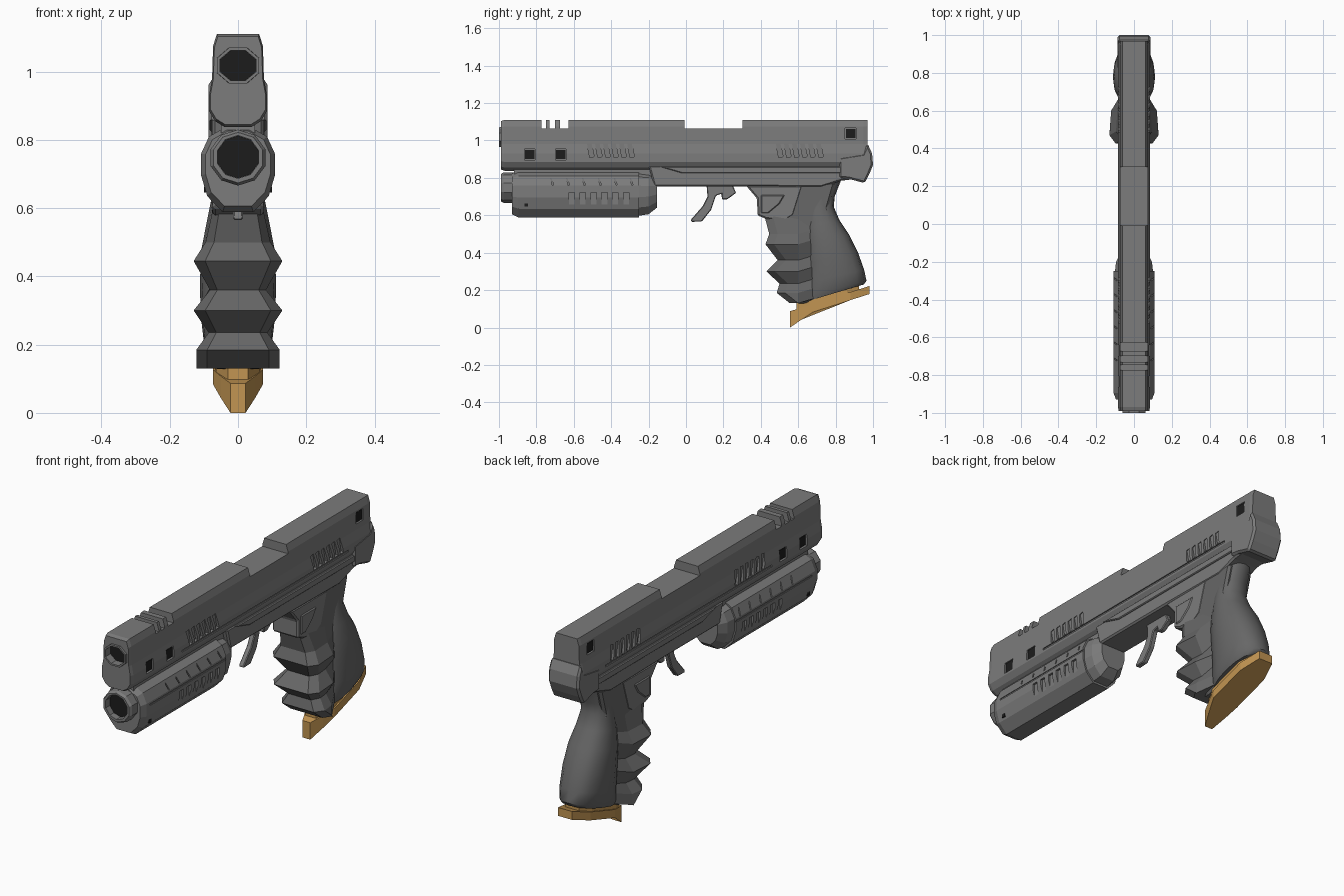
import bpy, bmesh, math
from mathutils import Matrix


def material(name, color):
    m = bpy.data.materials.new(name)
    m.diffuse_color = color
    return m


METAL = material("dark_metal", (0.2, 0.2, 0.2, 1))
GRIP = material("grip_polymer", (0.135, 0.135, 0.135, 1))
BLACK = material("dark_recess", (0.012, 0.012, 0.012, 1))
TAN = material("tan_base", (0.54, 0.3, 0.085, 1))


def finish(name, bm, mat=None, smooth=0):
    bmesh.ops.recalc_face_normals(bm, faces=bm.faces)
    me = bpy.data.meshes.new(name)
    bm.to_mesh(me)
    bm.free()
    ob = bpy.data.objects.new(name, me)
    bpy.context.collection.objects.link(ob)
    me.materials.append(mat or METAL)
    if smooth:
        activate(ob)
        bpy.ops.object.shade_smooth_by_angle(angle=math.radians(smooth))
    return ob


def activate(ob):
    bpy.ops.object.select_all(action='DESELECT')
    ob.select_set(True)
    bpy.context.view_layer.objects.active = ob


def loft(name, rings, mat=None, smooth=0):
    """Skin a list of equal-length closed rings and cap both ends."""
    bm = bmesh.new()
    vs = [[bm.verts.new(p) for p in r] for r in rings]
    n = len(vs[0])
    for a, b in zip(vs, vs[1:]):
        for i in range(n):
            bm.faces.new((a[i], a[(i + 1) % n], b[(i + 1) % n], b[i]))
    bm.faces.new(vs[0])
    bm.faces.new(vs[-1][::-1])
    return finish(name, bm, mat, smooth)


def mirror_half(half):
    return half + [(-x, z) for x, z in reversed(half)]


def section(half, y, s=1.0, cz=0.0):
    return [(x * s, y, cz + (z - cz) * s) for x, z in mirror_half(half)]


def prism(name, yz, w, bevel=0.0, mat=None):
    """Side outline extruded across x, with chamfered edges."""
    ob = loft(name, [[(x, y, z) for y, z in yz] for x in (-w, w)], mat)
    if bevel:
        md = ob.modifiers.new("chamfer", 'BEVEL')
        md.width, md.segments = bevel, 1
    return ob


def ngon(cz, y, rx, rz, n, turn=0.5):
    return [(rx * math.cos(math.tau * (i + turn) / n), y,
             cz + rz * math.sin(math.tau * (i + turn) / n)) for i in range(n)]


def boxes(name, items, mat=None):
    """Items: (centre, size, lean about x)."""
    bm = bmesh.new()
    for c, s, lean in items:
        bmesh.ops.create_cube(bm, size=1, matrix=Matrix.Translation(c) @ Matrix.Rotation(lean, 4, 'X')
                              @ Matrix.Diagonal((*s, 1)))
    return finish(name, bm, mat)


def cut(ob, cutter):
    cutter.hide_render = True
    md = ob.modifiers.new("cut", 'BOOLEAN')
    md.operation, md.object, md.solver = 'DIFFERENCE', cutter, 'EXACT'
    activate(ob)
    bpy.ops.object.modifier_apply(modifier=md.name)
    bpy.data.objects.remove(cutter)


# Slide body
half = [(0.062, 1.11), (0.073, 1.075), (0.076, 0.98), (0.085, 0.93), (0.085, 0.885), (0.067, 0.855), (0.04, 0.838)]
slide = loft("slide", [section(half, -0.99, 0.95, 0.98), section(half, -0.97),
                       section(half, 0.95), section(half, 0.97, 0.96, 1.11)])

# Slide cuts: ejection notch, top ports, serrations, side windows, long groove
WINDOWS = [(-0.835, 0.925, 0.084), (-0.67, 0.925, 0.084), (0.88, 1.037, 0.076)]
cuts = [((0, 0.147, 1.13), (0.3, 0.31, 0.13), 0)]
cuts += [((0, y, 1.11), (0.3, w, 0.09), 0) for y, w in ((-0.76, 0.025), (-0.715, 0.03), (-0.65, 0.045))]
for s in (-1, 1):
    for start in (-0.51, 0.50):
        cuts += [((s * 0.09, start + 0.043 * i, 0.948), (0.036, 0.024, 0.075), 0.2) for i in range(6)]
    cuts += [((s * x, y, z), (0.024, 0.058, 0.058), 0) for y, z, x in WINDOWS]
    cuts.append((((s * 0.09), 0.1, 0.902), (0.022, 1.35, 0.01), 0))
cut(slide, boxes("slide_cutters", cuts))
cut(slide, loft("bore_cutter", [ngon(1.018, -1.1, 0.057, 0.048, 8), ngon(1.018, -0.93, 0.057, 0.048, 8)]))
loft("bore_end", [ngon(1.018, -0.96, 0.0565, 0.0475, 8), ngon(1.018, -0.932, 0.0565, 0.0475, 8)], BLACK)
boxes("window_inserts", [((s * (x - 0.012), y, z), (0.012, 0.05, 0.05), 0)
                         for s in (-1, 1) for y, z, x in WINDOWS], BLACK)

# Frame, accessory rail and rear cap
prism("frame", [(-0.17, 0.755), (0.30, 0.755), (0.72, 0.75), (0.83, 0.785), (0.95, 0.80),
                (0.95, 0.865), (-0.20, 0.865)], 0.076, 0.008)
prism("frame_rail_step", [(-0.02, 0.825), (0.95, 0.825), (0.95, 0.86), (-0.14, 0.86)], 0.083, 0.004)
prism("accessory_rail", [(-0.92, 0.80), (-0.15, 0.80), (-0.15, 0.86), (-0.92, 0.86)], 0.05)
prism("rear_cap", [(0.82, 0.91), (0.82, 0.80), (0.87, 0.795), (0.955, 0.772), (0.98, 0.82), (1.0, 0.87),
                   (0.995, 0.93), (0.97, 0.985), (0.945, 0.93)], 0.087, 0.01)

# Trigger and grip shoulder with raised panel
prism("trigger", [(0.11, 0.76), (0.115, 0.70), (0.09, 0.65), (0.025, 0.575), (0.03, 0.565), (0.085, 0.567),
                  (0.135, 0.63), (0.16, 0.705), (0.19, 0.715), (0.192, 0.685), (0.22, 0.685),
                  (0.268, 0.72), (0.25, 0.76)], 0.014, 0.004)
prism("grip_shoulder", [(0.32, 0.76), (0.38, 0.69), (0.382, 0.60), (0.43, 0.58), (0.53, 0.572),
                        (0.575, 0.60), (0.625, 0.76)], 0.074, 0.008)
prism("shoulder_panel", [(0.40, 0.71), (0.53, 0.71), (0.50, 0.66), (0.44, 0.61), (0.40, 0.61)], 0.079, 0.006)

# Grip core
prism("grip_core", [(0.47, 0.76), (0.48, 0.58), (0.52, 0.35), (0.56, 0.14), (0.62, 0.125), (0.90, 0.215),
                    (0.88, 0.42), (0.80, 0.56), (0.76, 0.64), (0.80, 0.78)], 0.072, 0.012, GRIP)

# Finger ridges: zigzag front (height, front y, half width)
rings = []
for z, yf, w in ((0.595, 0.42, 0.074), (0.50, 0.445, 0.095), (0.445, 0.425, 0.13), (0.36, 0.49, 0.082),
                 (0.30, 0.43, 0.13), (0.235, 0.50, 0.086), (0.185, 0.485, 0.122), (0.13, 0.555, 0.122)):
    h = [(w * 0.74, yf), (w, yf + 0.045), (w * 0.93, 0.60), (0.072, 0.68)]
    rings.append([(x, y, z + max(0, y - 0.6) * 0.3) for x, y in mirror_half(h)])
loft("finger_ridges", rings, GRIP)

# Rounded backstrap: tilted oval rings (front y, front z, back y, back z, half width)
rings = []
for yf, zf, yb, zb, w in ((0.66, 0.77, 0.83, 0.79, 0.066), (0.65, 0.68, 0.795, 0.70, 0.072),
                          (0.64, 0.61, 0.79, 0.645, 0.078), (0.635, 0.54, 0.82, 0.575, 0.092),
                          (0.635, 0.45, 0.87, 0.50, 0.108), (0.64, 0.34, 0.92, 0.40, 0.112),
                          (0.64, 0.24, 0.952, 0.31, 0.108), (0.63, 0.165, 0.965, 0.25, 0.10),
                          (0.63, 0.135, 0.95, 0.23, 0.088)):
    ring = []
    for i in range(16):
        a = math.tau * i / 16
        t = 0.5 + 0.5 * math.cos(a)
        sx = math.copysign(abs(math.sin(a)) ** 0.75, math.sin(a))
        ring.append((w * sx, yf + (yb - yf) * t, zf + (zb - zf) * t))
    rings.append(ring)
loft("backstrap", rings, GRIP, smooth=40)


# Magazine base: collar and pointed slanted plate
def slab(name, half_xy, top, bottom):
    loft(name, [[(x, y, f(y)) for x, y in mirror_half(half_xy)] for f in (bottom, top)], TAN)


def slope(y):
    return 0.085 + (y - 0.55) * 0.318


slab("base_collar", [(0.03, 0.59), (0.065, 0.66), (0.068, 0.86), (0.04, 0.925)],
     lambda y: slope(y) + 0.045, lambda y: slope(y) - 0.02)
slab("base_plate", [(0.022, 0.555), (0.05, 0.62), (0.073, 0.68), (0.073, 0.88), (0.04, 0.982)],
     slope, lambda y: slope(y) - 0.043 - max(0, 0.68 - y) * 0.35)

# Under-barrel light housing with grooved sides
lamp = [(0.035, 0.838), (0.085, 0.81), (0.108, 0.76), (0.108, 0.695), (0.09, 0.635), (0.045, 0.588)]
housing = loft("light_housing", [section(lamp, -0.93, 0.88, 0.735), section(lamp, -0.895),
                                 section(lamp, -0.25)])
grooves = []
for s in (-1, 1):
    grooves += [((s * 0.112, -0.61 + 0.058 * i, 0.68), (0.03, 0.03, 0.085), 0) for i in range(6)]
    grooves.append(((s * 0.112, -0.52, 0.745), (0.016, 0.7, 0.008), 0))
    grooves += [((s * 0.105, -0.72 + 0.085 * i, 0.79), (0.03, 0.007, 0.06), 0.3) for i in range(6)]
cut(housing, boxes("housing_cutters", grooves))
loft("light_tail", [section(lamp, -0.25, 0.93, 0.735), section(lamp, -0.20, 0.88, 0.735),
                    section(lamp, -0.155, 0.66, 0.745)])
boxes("housing_screws", [((s * 0.094, -0.855, 0.655), (0.012, 0.018, 0.018), 0) for s in (-1, 1)], BLACK)

# Light bezel with recessed dark lens
bezel = loft("light_bezel", [ngon(0.748, -0.988, 0.076, 0.074, 10), ngon(0.748, -0.975, 0.084, 0.082, 10),
                             ngon(0.748, -0.90, 0.084, 0.082, 10)])
cut(bezel, loft("lens_cutter", [ngon(0.75, -1.05, 0.063, 0.063, 10), ngon(0.75, -0.94, 0.063, 0.063, 10)]))
loft("light_lens", [ngon(0.75, -0.955, 0.0625, 0.0625, 10), ngon(0.75, -0.935, 0.0625, 0.0625, 10)], BLACK)

# Barrel crown lip around the bore
crown = loft("muzzle_crown", [ngon(1.018, -1.0, 0.066, 0.057, 8), ngon(1.018, -0.95, 0.07, 0.06, 8)])
cut(crown, loft("crown_cutter", [ngon(1.018, -1.1, 0.057, 0.048, 8), ngon(1.018, -0.9, 0.057, 0.048, 8)]))
